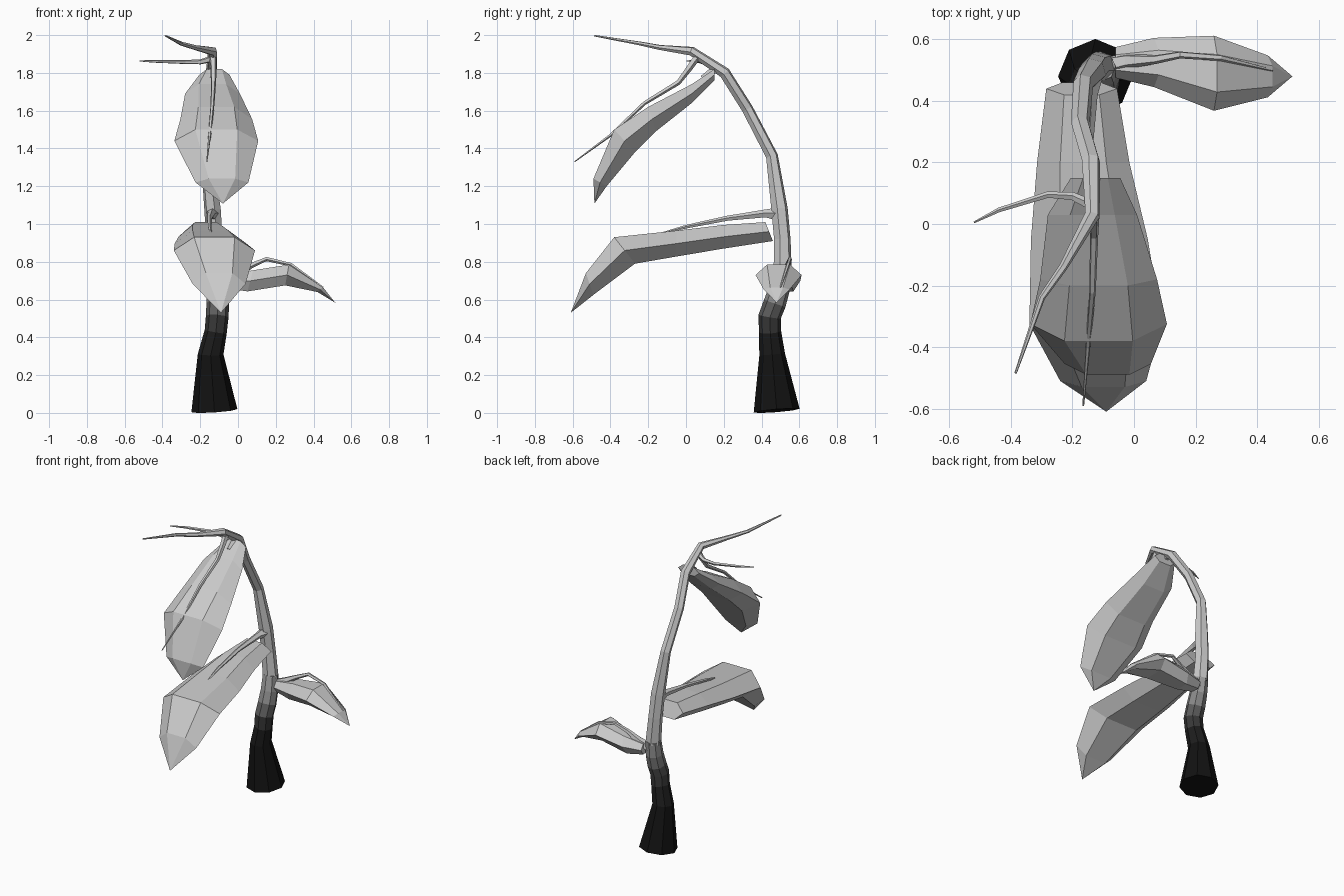
import bpy, bmesh
from math import cos, sin, tau
from mathutils import Vector


def finish(bm, name):
    bmesh.ops.recalc_face_normals(bm, faces=bm.faces)
    me = bpy.data.meshes.new(name)
    bm.to_mesh(me)
    bm.free()
    ob = bpy.data.objects.new(name, me)
    bpy.context.collection.objects.link(ob)
    return ob


def loft(name, rings, tip=None):
    """Skin equal-sized rings of points; cap the ends or close on a tip."""
    bm = bmesh.new()
    rows = [[bm.verts.new(p) for p in r] for r in rings]
    n = len(rows[0])
    for a, b in zip(rows, rows[1:]):
        for i in range(n):
            j = (i + 1) % n
            bm.faces.new((a[i], a[j], b[j], b[i]))
    bm.faces.new(rows[0])
    if tip:
        t = bm.verts.new(tip)
        for i in range(n):
            bm.faces.new((rows[-1][i], rows[-1][(i + 1) % n], t))
    else:
        bm.faces.new(rows[-1])
    return finish(bm, name)


def tube(name, pts, sides):
    """Tapered tube through (x, y, z, radius) points."""
    P = [Vector(p[:3]) for p in pts]
    rings, u = [], None
    for i, p in enumerate(P):
        t = (P[min(i + 1, len(P) - 1)] - P[max(i - 1, 0)]).normalized()
        if u is None:
            u = t.orthogonal()
        u = (u - t * u.dot(t)).normalized()
        v = t.cross(u)
        r = pts[i][3]
        rings.append([p + r * (u * cos(tau * k / sides) + v * sin(tau * k / sides))
                      for k in range(sides)])
    return loft(name, rings)


def leaf(name, stations, tip, along_x=False):
    """Station: crest (run, z), keel (run, z), centre across, half width."""
    rings = []
    for ca, cz, ba, bz, mid, w in stations:
        ea, ez = ca * .5 + ba * .5, cz * .5 + bz * .5
        sec = [(-w, ea, ez), (-.5 * w, ca, cz), (.5 * w, ca, cz),
               (w, ea, ez), (.55 * w, ba, bz), (-.55 * w, ba, bz)]
        rings.append([Vector((a, mid + s, z)) if along_x else Vector((mid + s, a, z))
                      for s, a, z in sec])
    return loft(name, rings, tip)


# Dark trunk fading to grey
trunk = tube("trunk", [(-.125, .48, .012, .122), (-.145, .456, .31, .068),
                       (-.118, .445, .43, .059), (-.11, .443, .51, .06),
                       (-.107, .47, .58, .06), (-.107, .495, .66, .056),
                       (-.11, .512, .76, .05)], 8)
for i, g in enumerate((.006, .012, .04, .11, .25, .35)):
    m = bpy.data.materials.new(f"bark_{i}")
    m.diffuse_color = (g, g, g, 1)
    trunk.data.materials.append(m)
levels = (.31, .43, .51, .58, .66)
for f in trunk.data.polygons:
    f.material_index = sum(f.center.z > z for z in levels)

# Upper stem running into the long leading twig
tube("stem", [(-.11, .512, .74, .05), (-.125, .51, .92, .045),
              (-.135, .495, 1.08, .045), (-.165, .455, 1.36, .033),
              (-.175, .325, 1.61, .031), (-.14, .205, 1.80, .031),
              (-.135, .03, 1.915, .025), (-.23, -.14, 1.935, .014),
              (-.30, -.24, 1.955, .011), (-.385, -.485, 1.997, .004)], 6)

# Side twigs
twigs = {
    "left_twig": [(-.135, .06, 1.875, .018), (-.2, .09, 1.858, .014),
                  (-.28, .095, 1.857, .011), (-.44, .045, 1.861, .008), (-.52, .005, 1.863, .003)],
    "hanging_twig": [(-.135, .07, 1.90, .02), (-.13, .02, 1.83, .018),
                     (-.13, -.04, 1.75, .014), (-.135, -.22, 1.64, .011),
                     (-.15, -.40, 1.47, .008), (-.165, -.59, 1.33, .003)],
    "middle_twig": [(-.135, .5, 1.05, .04), (-.14, .42, 1.055, .022),
                    (-.15, .22, 1.03, .014), (-.15, 0, .985, .01), (-.14, -.2, .93, .004)],
    "right_twig": [(-.11, .51, .69, .035), (-.02, .53, .73, .025),
                   (.07, .535, .78, .015), (.15, .55, .815, .012),
                   (.28, .54, .785, .01), (.45, .5, .665, .004)],
}
for name, pts in twigs.items():
    tube(name, pts, 5)

# Short stalk joining the top leaf to the stem
tube("top_leaf_stalk", [(-.14, .17, 1.83, .022), (-.135, .09, 1.77, .018)], 5)

# Leaves
leaf("top_leaf", [(.15, 1.82, .15, 1.76, -.125, .08), (.03, 1.74, .03, 1.64, -.135, .145),
                  (-.20, 1.62, -.16, 1.49, -.115, .19), (-.38, 1.50, -.27, 1.38, -.115, .222),
                  (-.49, 1.24, -.42, 1.20, -.085, .14)], (-.08, -.485, 1.108))
leaf("middle_leaf", [(.42, 1.01, .46, .91, -.17, .115), (.2, .995, .2, .87, -.165, .15),
                     (-.05, .965, -.05, .828, -.145, .19), (-.38, .93, -.27, .79, -.125, .215),
                     (-.53, .74, -.49, .625, -.1, .14)], (-.09, -.61, .53))
leaf("right_leaf", [(-.06, .73, -.06, .66, .525, .05), (.08, .755, .05, .643, .525, .08),
                    (.27, .785, .25, .675, .49, .122), (.45, .665, .42, .64, .48, .068)],
     (.515, .48, .583), True)
